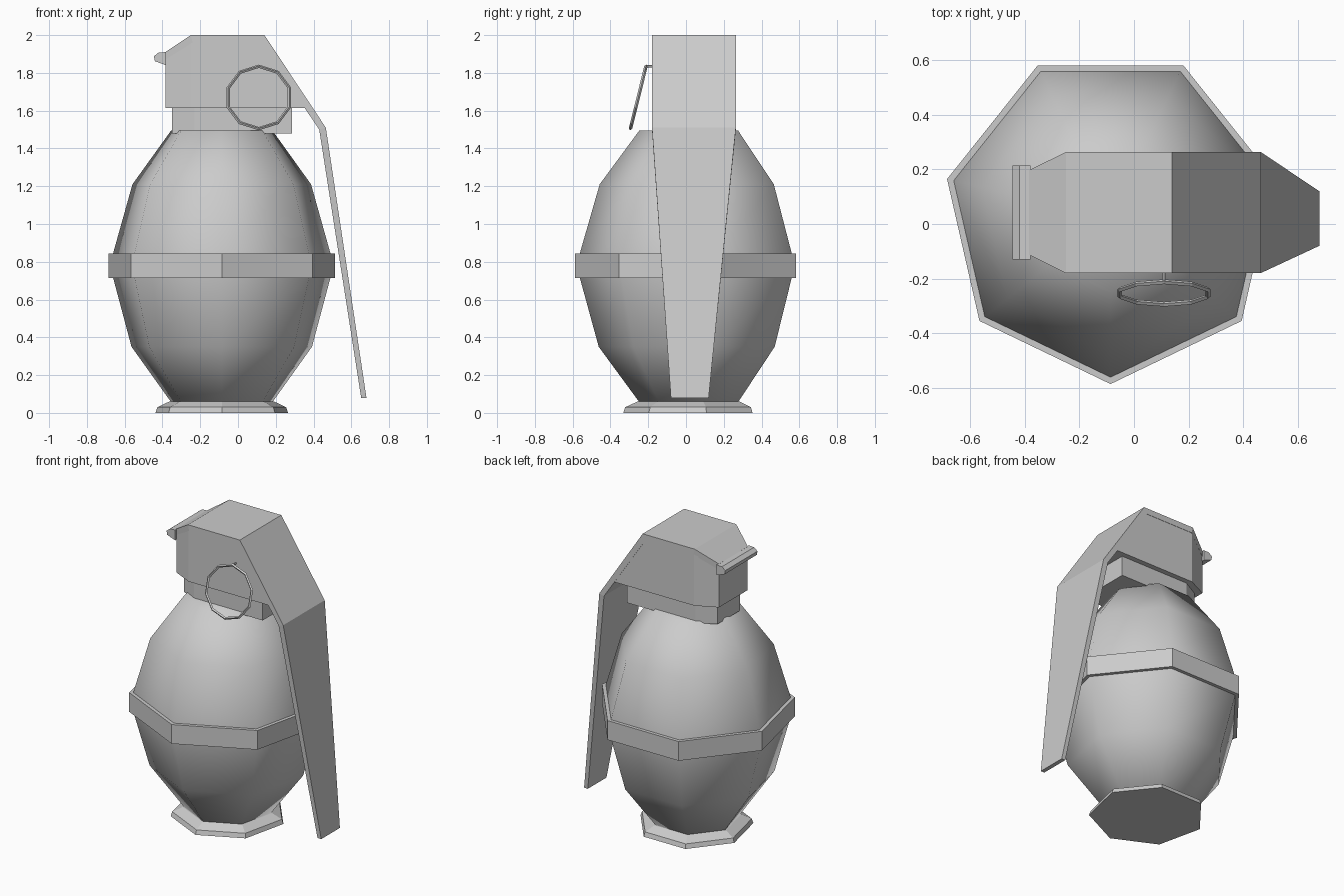
import bpy, bmesh
from math import radians, sin, cos, pi
from mathutils import Matrix

if "Cube" in bpy.data.objects:
    bpy.data.objects.remove(bpy.data.objects["Cube"])

CX, CY = -0.086, 0.028


def finish(bm, name, smooth=None):
    bmesh.ops.remove_doubles(bm, verts=bm.verts, dist=0.0005)
    bmesh.ops.recalc_face_normals(bm, faces=bm.faces)
    me = bpy.data.meshes.new(name)
    bm.to_mesh(me)
    bm.free()
    ob = bpy.data.objects.new(name, me)
    bpy.context.collection.objects.link(ob)
    if smooth:
        bpy.ops.object.select_all(action='DESELECT')
        ob.select_set(True)
        bpy.context.view_layer.objects.active = ob
        bpy.ops.object.shade_smooth_by_angle(angle=radians(smooth))
    return ob


def loft(bm, rings):
    """Bridge equal-length point rings and cap both ends."""
    vs = [[bm.verts.new(p) for p in r] for r in rings]
    n = len(vs[0])
    for a, b in zip(vs, vs[1:]):
        for i in range(n):
            j = (i + 1) % n
            bm.faces.new((a[i], a[j], b[j], b[i]))
    bm.faces.new(vs[0][::-1])
    bm.faces.new(vs[-1])


def seven_sided(name, profile, smooth=None):
    """Turn a (radius, z) profile into a seven-sided solid."""
    bm = bmesh.new()
    ang = [-pi / 2 + i * 2 * pi / 7 for i in range(7)]
    loft(bm, [[(CX + r * cos(a), CY + r * sin(a), z) for a in ang]
              for r, z in profile])
    return finish(bm, name, smooth)


def slab(name, sections):
    """Rectangular sections: outer (x, z), inner (x, z), y centre, half width."""
    bm = bmesh.new()
    loft(bm, [[(ox, c - h, oz), (ox, c + h, oz), (ix, c + h, iz), (ix, c - h, iz)]
              for ox, oz, ix, iz, c, h in sections])
    return finish(bm, name)


# Body, waist band and foot
seven_sided("body", [(.27, .05), (.49, .35), (.59, .715), (.59, .845),
                     (.485, 1.21), (.275, 1.495)], 60)
seven_sided("waist_band", [(.615, .715), (.615, .845)])
seven_sided("foot", [(.36, 0), (.35, .03), (.285, .06)])

# Safety lever folded over the head
Y = 0.042
slab("lever", [(-.385, 1.91, -.385, 1.87, Y, .155),
               (-.25, 2.0, -.24, 1.96, Y, .222),
               (.14, 2.0, .12, 1.96, Y, .222),
               (.465, 1.51, .43, 1.5, Y, .222),
               (.68, .08, .652, .08, .02, .1)])

# Fuze head and neck
slab("head", [(-.384, 1.89, -.384, 1.615, Y, .154),
              (-.245, 1.98, -.245, 1.615, Y, .22),
              (.13, 1.98, .13, 1.615, Y, .22),
              (.36, 1.625, .36, 1.615, Y, .22)])
slab("neck", [(-.35, 1.63, -.35, 1.48, Y, .12),
              (-.23, 1.63, -.23, 1.48, Y, .185),
              (.285, 1.63, .285, 1.48, Y, .185)])

# Hinge bar at the back of the lever
bm = bmesh.new()
section = [(-.38, 1.91), (-.42, 1.908), (-.445, 1.888), (-.44, 1.862), (-.38, 1.84)]
loft(bm, [[(x, y, z) for x, z in section] for y in (-.13, .215)])
finish(bm, "hinge_bar")

# Pull ring, hanging at a slant from its pin
bpy.ops.mesh.primitive_torus_add(major_segments=10, minor_segments=4,
                                 major_radius=.17, minor_radius=.009)
ring = bpy.context.object
ring.name = "pull_ring"
ring.matrix_world = (Matrix.Translation((.11, -.253, 1.67))
                     @ Matrix.Rotation(radians(76), 4, 'X')
                     @ Matrix.Rotation(radians(18), 4, 'Z'))
bpy.ops.mesh.primitive_cylinder_add(vertices=6, radius=.006, depth=.05,
                                    location=(.11, -.185, 1.835),
                                    rotation=(pi / 2, 0, 0))
bpy.context.object.name = "pin"
